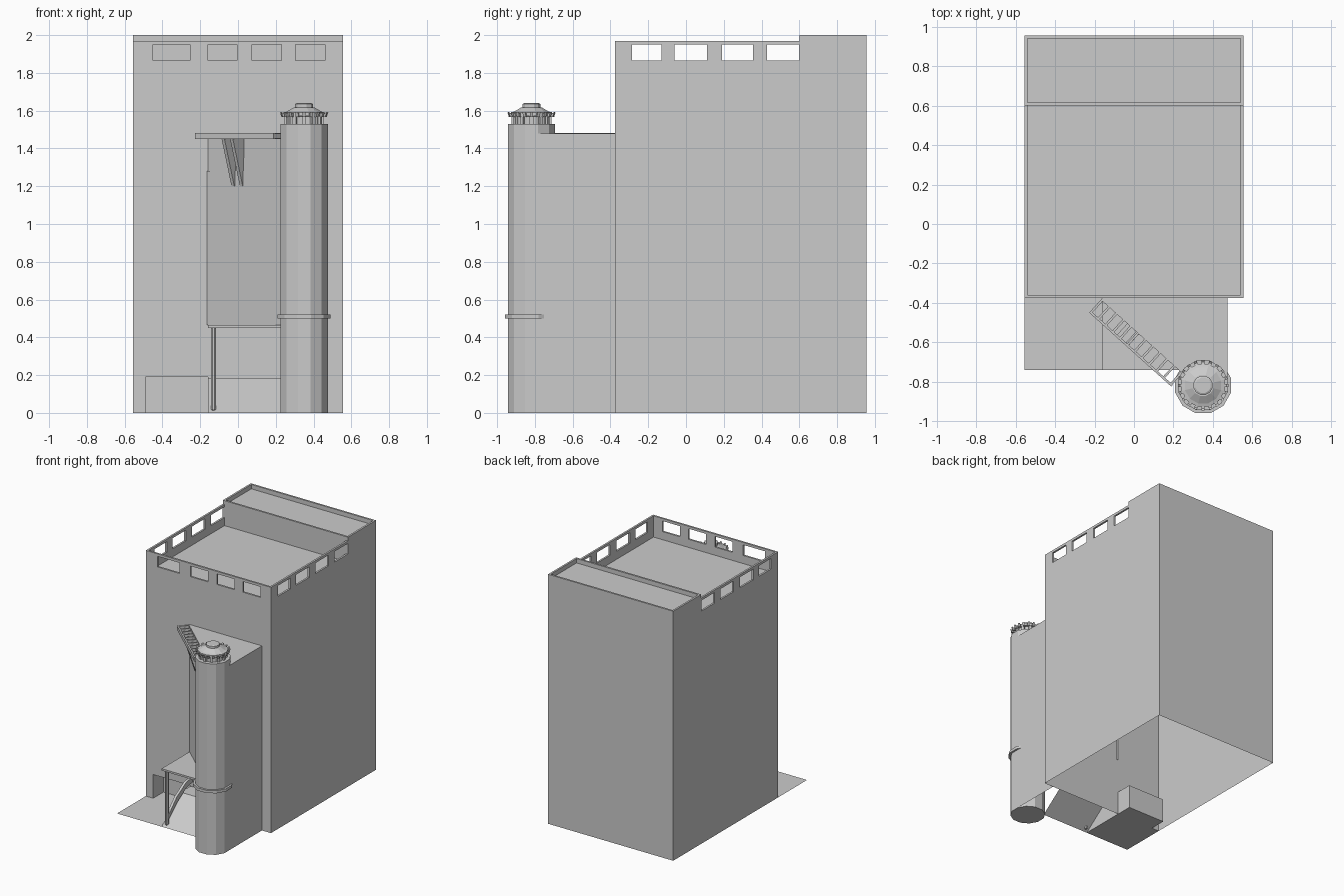
import bpy, bmesh, math
from mathutils import Matrix, Vector

if "Cube" in bpy.data.objects:
    bpy.data.objects.remove(bpy.data.objects["Cube"])


def add_mesh(name, verts, faces, matrix=None):
    me = bpy.data.meshes.new(name)
    me.from_pydata(verts, [], faces)
    ob = bpy.data.objects.new(name, me)
    bpy.context.collection.objects.link(ob)
    bm = bmesh.new()
    bm.from_mesh(me)
    bmesh.ops.recalc_face_normals(bm, faces=bm.faces)
    bm.to_mesh(me)
    bm.free()
    if matrix:
        ob.matrix_world = matrix
    return ob


def prism(name, pts, axis, a, b, matrix=None):
    """Extrude a 2D outline along an axis (0=x, 1=y, 2=z) from a to b."""
    def put(p, t):
        q = list(p)
        q.insert(axis, t)
        return q
    n = len(pts)
    verts = [put(p, a) for p in pts] + [put(p, b) for p in pts]
    faces = [range(n), range(n, 2 * n)]
    faces += [(i, (i + 1) % n, n + (i + 1) % n, n + i) for i in range(n)]
    return add_mesh(name, verts, [tuple(f) for f in faces], matrix)


def box(name, x, y, z, matrix=None):
    return prism(name, [(x[0], y[0]), (x[1], y[0]), (x[1], y[1]), (x[0], y[1])],
                 2, z[0], z[1], matrix)


def lathe(name, profile, n, matrix):
    """Faceted turned shape, a flat side facing the front."""
    verts = [(r * math.cos(2 * math.pi * (k + .5) / n),
              r * math.sin(2 * math.pi * (k + .5) / n), z)
             for r, z in profile for k in range(n)]
    m = len(profile)
    faces = [(j * n + k, j * n + (k + 1) % n, (j + 1) * n + (k + 1) % n, (j + 1) * n + k)
             for j in range(m - 1) for k in range(n)]
    faces += [tuple(range(n)), tuple(range((m - 1) * n, m * n))]
    return add_mesh(name, verts, faces, matrix)


def cut(target, *dims):
    c = box("cutter", *dims)
    c.hide_render = True
    mod = target.modifiers.new("cut", "BOOLEAN")
    mod.operation, mod.solver, mod.object = "DIFFERENCE", "EXACT", c
    bpy.context.view_layer.objects.active = target
    bpy.ops.object.modifier_apply(modifier=mod.name)
    bpy.data.objects.remove(c)


def drop_faces(ob, test):
    bm = bmesh.new()
    bm.from_mesh(ob.data)
    bmesh.ops.delete(bm, geom=[f for f in bm.faces if test(f.calc_center_median(), f.normal)],
                     context="FACES")
    bm.to_mesh(ob.data)
    bm.free()


# Main block: roof pits, lower front parapet, window openings, door niche
main = box("main_block", (-.555, .555), (-.375, .955), (0, 2))
cut(main, (-1, 1), (-1, .6), (1.97, 2.5))
cut(main, (-.54, .54), (-.36, .6), (1.8, 2.5))
cut(main, (-.54, .54), (.615, .94), (1.965, 2.5))
for y in [(-.285, -.13), (-.06, .11), (.19, .355), (.43, .598)]:
    cut(main, (-.7, .7), y, (1.865, 1.95))
for x in [(-.45, -.255), (-.16, -.005), (.075, .23), (.305, .46)]:
    cut(main, x, (-.5, -.2), (1.865, 1.95))
cut(main, (-.49, -.16), (-.5, -.245), (-.1, .19))
drop_faces(main, lambda c, n: c.z < .001)   # open underside

# Angled front wing with its overhang slab and side wall
WING = [(-.16, -.375), (.475, -.375), (.475, -.81), (.3, -.79)]
wing = prism("front_wing", WING, 2, .46, 1.48)
drop_faces(wing, lambda c, n: n.y > .9 or n.z < -.9)
prism("entrance_canopy", [(-.16, -.375), (.475, -.375), (.475, -.74), (-.16, -.74)],
      2, .45, .465)
add_mesh("wing_side_wall", [(.475, -.375, 0), (.475, -.81, 0), (.475, -.81, .46),
                            (.475, -.375, .46)], [(0, 1, 2, 3)])

# Forecourt plate, ramp and landing
add_mesh("forecourt", [(-.555, -.74, 0), (-.16, -.74, 0), (-.16, -.245, 0),
                       (-.49, -.245, 0), (-.49, -.375, 0), (-.555, -.375, 0)],
         [(0, 1, 2, 3, 4, 5)])
add_mesh("entrance_ramp", [(x, y, z) for y, z in [(-.74, 0), (-.5, .185), (-.375, .185)]
                           for x in (-.16, .26)], [(0, 1, 3, 2), (2, 3, 5, 4)])
add_mesh("ramp_side", [(-.16, -.74, 0), (-.16, -.5, .185), (-.16, -.375, .185),
                       (-.16, -.375, 0)], [(0, 1, 2, 3)])

# Canopy post and ramp handrail
lathe("canopy_post", [(.008, .01), (.014, .02), (.014, .45)], 8,
      Matrix.Translation((-.13, -.715, 0)))
prism("ramp_handrail", [(-.72, .04), (-.72, .08), (-.6, .2), (-.48, .27), (-.4, .28),
                        (-.4, .24), (-.48, .225), (-.6, .15)], 0, -.14, -.12)

# Slatted awning along the angled wall, local +x runs along the wall, -y is outward
A = Matrix.Translation((-.16, -.375, 0)) @ Matrix.Rotation(math.atan2(-.67, .743), 4, 'Z')
for name, y in [("awning_inner_rail", (-.012, 0)), ("awning_outer_rail", (-.1, -.088))]:
    box(name, (0, .56), y, (1.45, 1.482), A)
for i in range(12):
    s = i * .0495
    box("awning_slat", (s, s + .012), (-.09, -.01), (1.452, 1.48), A)
for s in (.19, .25):
    prism("awning_bracket", [(0, 1.2), (0, 1.45), (-.09, 1.45), (-.012, 1.2)],
          0, s - .01, s + .01, A)

# Shallow panels on the angled wall
box("wall_panel", (0, .56), (-.008, .01), (.465, 1.28), A)
box("upper_wall_panel", (.02, .56), (-.004, .01), (1.28, 1.35), A)

# Twelve-sided tower with band and toothed crown
T = Matrix.Translation((.35, -.818, 0))
lathe("tower_shaft", [(.13, 0), (.13, 1.53)], 12, T)
lathe("tower_band", [(.146, .5), (.146, .522)], 12, T)
lathe("crown_drum", [(.095, 1.53), (.095, 1.57), (.112, 1.572), (.112, 1.59), (.095, 1.595),
                     (.055, 1.618), (.05, 1.618), (.05, 1.635), (.04, 1.64)], 12, T)
for k in range(20):
    R = T @ Matrix.Rotation(2 * math.pi * k / 20, 4, 'Z')
    prism("crown_tooth", [(.09, 1.57), (.12, 1.566), (.128, 1.592), (.118, 1.586), (.09, 1.588)],
          1, -.008, .008, R)
for k in range(12):
    R = T @ Matrix.Rotation(2 * math.pi * k / 12, 4, 'Z')
    box("crown_pier", (.08, .105), (-.01, .01), (1.53, 1.572), R)
